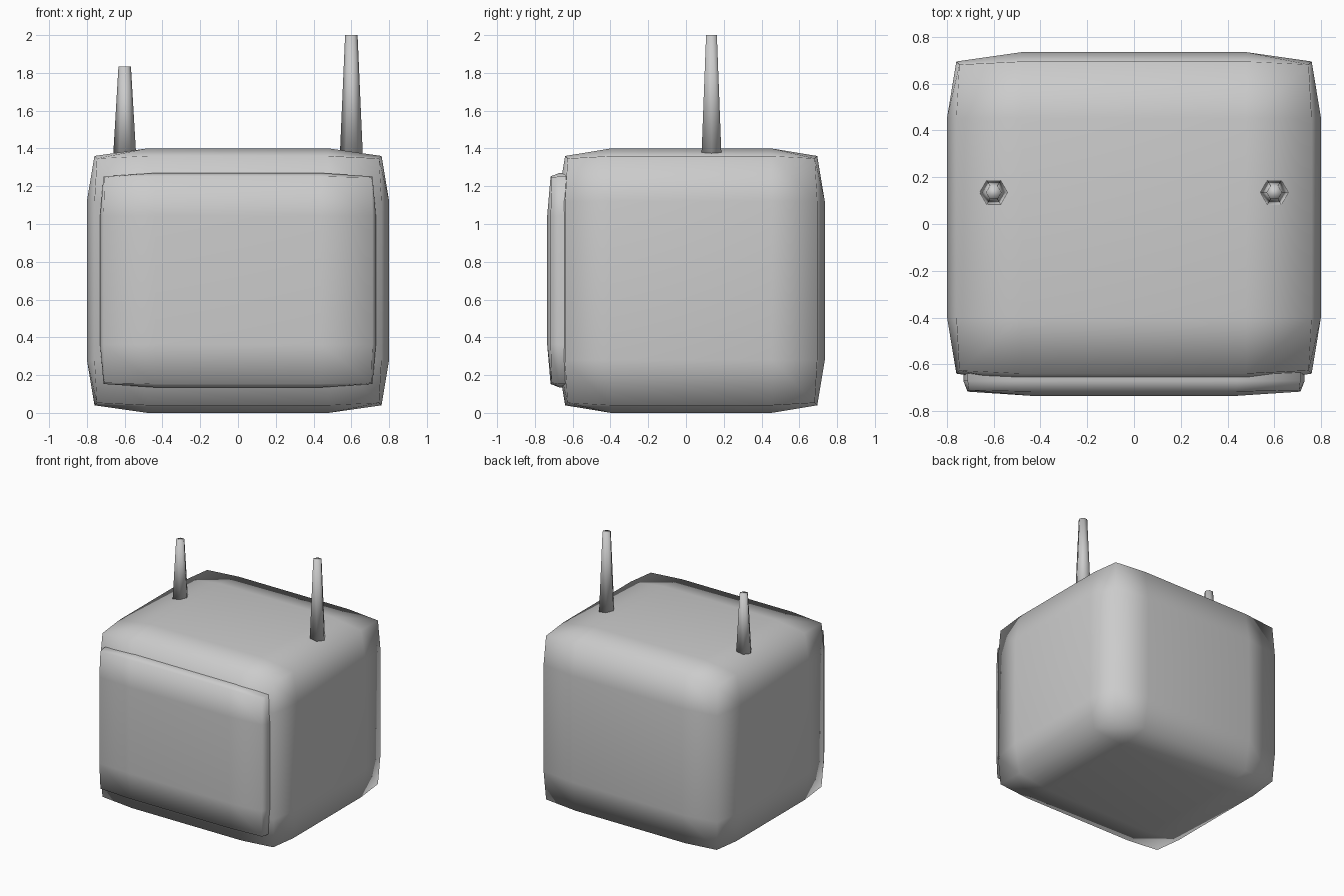
import bpy, bmesh
from mathutils import Vector

cube = bpy.data.objects.get("Cube")
if cube:
    bpy.data.objects.remove(cube)

grey = bpy.data.materials.new("plain_grey")
grey.use_nodes = True
grey.diffuse_color = (0.6, 0.6, 0.6, 1)
grey.node_tree.nodes["Principled BSDF"].inputs["Base Color"].default_value = (0.6, 0.6, 0.6, 1)


def add_object(name, bm):
    bmesh.ops.recalc_face_normals(bm, faces=bm.faces)
    for f in bm.faces:
        f.smooth = True
    mesh = bpy.data.meshes.new(name)
    bm.to_mesh(mesh)
    bm.free()
    mesh.materials.append(grey)
    obj = bpy.data.objects.new(name, mesh)
    bpy.context.collection.objects.link(obj)
    return obj


def pillow_box(name, low, high, inset, corner):
    """Box with a 3 x 3 grid per side, its edges and corners drawn inwards."""
    low, high = Vector(low), Vector(high)
    centre, half = (low + high) / 2, (high - low) / 2
    bm = bmesh.new()
    bmesh.ops.create_cube(bm, size=2)
    bmesh.ops.subdivide_edges(bm, edges=bm.edges[:], cuts=2, use_grid_fill=True)
    for v in bm.verts:
        rim = [abs(c) > 0.9 for c in v.co]
        pull = {1: 0, 2: inset, 3: corner}[sum(rim)]
        for i in range(3):
            side = 1 if v.co[i] > 0 else -1
            reach = half[i] - pull if rim[i] else half[i] * 0.6
            v.co[i] = centre[i] + side * reach
    return add_object(name, bm)


def antenna(name, x, top):
    """Six-sided tapering rod sunk slightly into the roof."""
    base = 1.36
    bm = bmesh.new()
    bmesh.ops.create_cone(bm, cap_ends=True, segments=6, radius1=0.061,
                          radius2=0.033, depth=top - base)
    # Point two of the six corners along x
    if max(v.co.x for v in bm.verts) < 0.06:
        for v in bm.verts:
            v.co.x, v.co.y = v.co.y, -v.co.x
    bmesh.ops.translate(bm, verts=bm.verts, vec=(x, 0.135, (top + base) / 2))
    return add_object(name, bm)


# Main casing and raised front panel
pillow_box("casing", (-0.8, -0.68, 0), (0.8, 0.735, 1.4), 0.04, 0.053)
pillow_box("front_panel", (-0.73, -0.735, 0.135), (0.73, -0.415, 1.27), 0.018, 0.024)

# Antennas of unequal height
antenna("left_antenna", 0.6, 2.0)
antenna("right_antenna", -0.6, 1.835)
